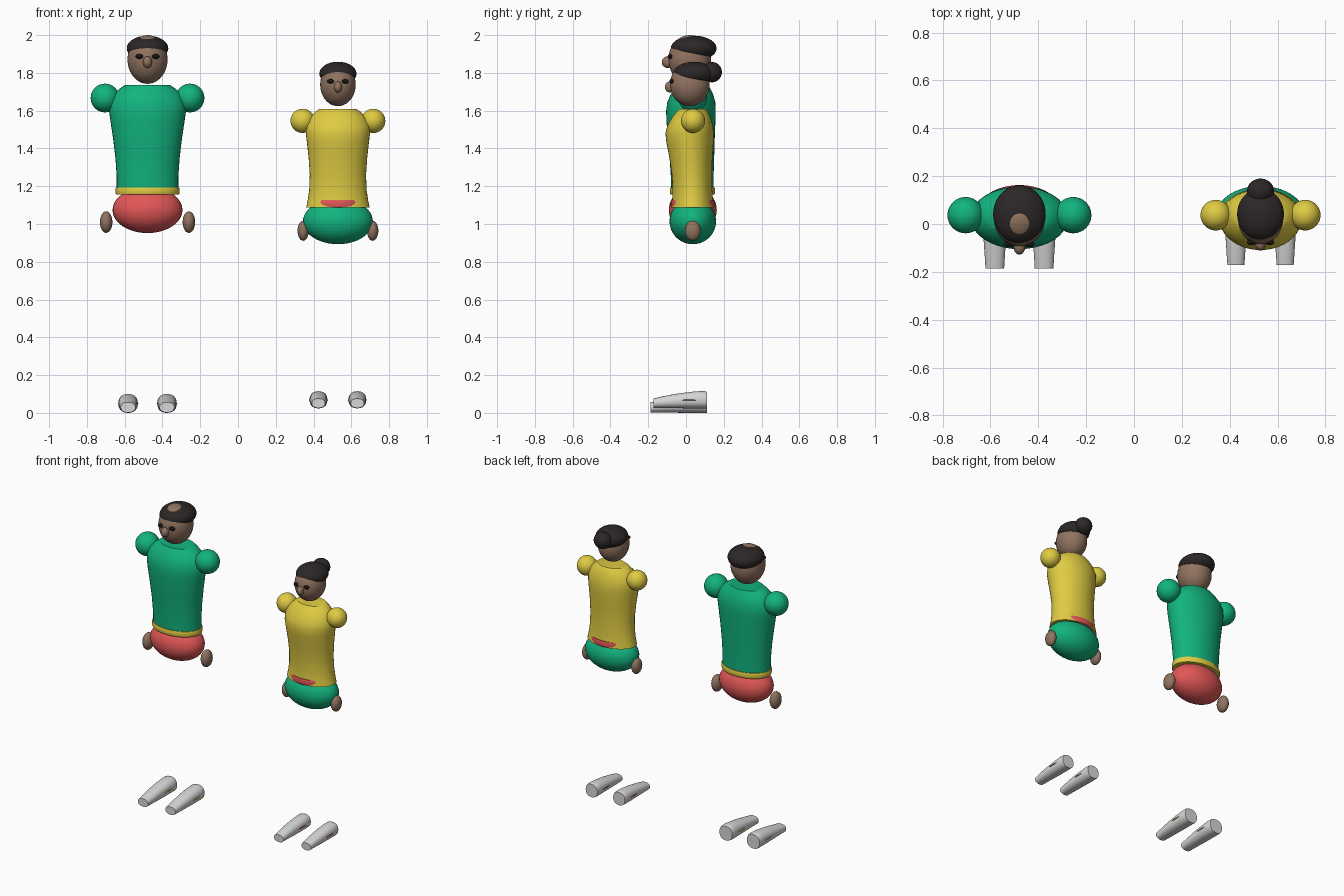
import bpy, bmesh, math

if "Cube" in bpy.data.objects:
    bpy.data.objects.remove(bpy.data.objects["Cube"])


def material(name, rgb):
    m = bpy.data.materials.new(name)
    m.diffuse_color = (*rgb, 1.0)
    m.use_nodes = True
    m.node_tree.nodes["Principled BSDF"].inputs["Base Color"].default_value = m.diffuse_color
    return m


GREEN = material("green cloth", (0.006, 0.45, 0.21))
RED = material("red cloth", (0.76, 0.095, 0.095))
YELLOW = material("yellow cloth", (0.74, 0.60, 0.055))
SKIN = material("brown skin", (0.28, 0.17, 0.115))
HAIR = material("dark hair", (0.026, 0.020, 0.020))
BLACK = material("black eyes", (0.008, 0.007, 0.007))
SHOE = material("pale grey shoe", (0.68, 0.68, 0.69))


def finish(bm, name, mat, angle=40):
    bmesh.ops.recalc_face_normals(bm, faces=bm.faces)
    mesh = bpy.data.meshes.new(name)
    bm.to_mesh(mesh)
    bm.free()
    ob = bpy.data.objects.new(name, mesh)
    bpy.context.collection.objects.link(ob)
    mesh.materials.append(mat)
    bpy.ops.object.select_all(action='DESELECT')
    bpy.context.view_layer.objects.active = ob
    ob.select_set(True)
    bpy.ops.object.shade_smooth_by_angle(angle=math.radians(angle))
    return ob


def ball(name, mat, centre, radii, segs=32):
    bm = bmesh.new()
    bmesh.ops.create_uvsphere(bm, u_segments=segs, v_segments=segs // 2 + 4, radius=1)
    bmesh.ops.scale(bm, vec=radii, verts=bm.verts)
    bmesh.ops.translate(bm, vec=centre, verts=bm.verts)
    return finish(bm, name, mat)


def loft(name, mat, rings, segs=40):
    """Skin a list of point rings and cap both ends."""
    bm = bmesh.new()
    loops = [[bm.verts.new(p) for p in ring] for ring in rings]
    for a, b in zip(loops, loops[1:]):
        for i in range(len(a)):
            j = (i + 1) % len(a)
            bm.faces.new((a[i], a[j], b[j], b[i]))
    bm.faces.new(loops[0])
    bm.faces.new(loops[-1])
    return finish(bm, name, mat)


def oval_z(x, y, z, rx, ry, n=40):
    return [(x + rx * math.cos(2 * math.pi * i / n),
             y + ry * math.sin(2 * math.pi * i / n), z) for i in range(n)]


def oval_y(x, y, z, rx, rz, n=28, power=0.88):
    pts = []
    for i in range(n):
        c, s = math.cos(2 * math.pi * i / n), math.sin(2 * math.pi * i / n)
        pts.append((x + rx * math.copysign(abs(c) ** power, c), y,
                    z + rz * math.copysign(abs(s) ** power, s)))
    return pts


def shoe(name, mark_name, mark_mat, x, z0, k, toe):
    # (y, half width, height) from toe to heel
    prof = [(toe, 0.039, 0.054), (-0.12, 0.043, 0.069), (-0.05, 0.048, 0.084),
            (0.02, 0.051, 0.095), (0.07, 0.052, 0.1), (0.1, 0.051, 0.1), (0.11, 0.048, 0.096)]
    loft(name, SHOE, [oval_y(x, y, z0 + h * k / 2 + (0.1 - h) * 0.05, w * k, h * k / 2)
                      for y, w, h in prof])
    # thin side stripe that just breaks the surface
    ball(mark_name, mark_mat, (x, 0.02, z0 + 0.048 * k), (0.056 * k, 0.087, 0.007), 32)


def figure(tag, cx, k, top, bottom, belt, torso, belt_ring, head, hair, nose, eyes,
           shoulder, hips, hand, shoe_z, toe):
    # torso: (z, half width, half depth, y centre)
    loft(tag + "_torso", top, [oval_z(cx, y, z, rx, ry) for z, rx, ry, y in torso])
    # belt with softened rims
    zb, zt, rx, ry, y = belt_ring
    e = (zt - zb) * 0.25
    loft(tag + "_belt", belt, [oval_z(cx, y, z, rx - d, ry - d) for z, d in
                               ((zb, 0.003), (zb + e, 0), (zt - e, 0), (zt, 0.003))])
    ball(tag + "_hips", bottom, (cx, 0.036, hips[0]), hips[1:], 40)
    # head parts
    ball(tag + "_head", SKIN, (cx, 0.02, head[0]), head[1:], 40)
    ball(tag + "_hair", HAIR, (cx, 0.041, hair[0]), hair[1:], 40)
    ball(tag + "_nose", SKIN, (cx, nose[0], nose[1]), nose[2:], 20)
    # paired parts
    for side, s in (("left", -1), ("right", 1)):
        n = f"{tag}_{side}_"
        ball(n + "eye", BLACK, (cx + s * eyes[0], eyes[1], eyes[2]),
             (0.021 * k, 0.014 * k, 0.013 * k), 16)
        ball(n + "shoulder", top, (cx + s * shoulder[0], 0.037, shoulder[1]), (shoulder[2],) * 3)
        ball(n + "hand", SKIN, (cx + s * hand[0], 0.036, hand[1]), hand[2:], 24)
        shoe(n + "shoe", n + "shoe_stripe", belt, cx + s * 0.103, shoe_z, k, toe)


# taller figure
figure("tall", -0.479, 1.0, GREEN, RED, YELLOW,
       torso=[(1.17, 0.163, 0.112, 0.034), (1.25, 0.163, 0.113, 0.033),
              (1.35, 0.170, 0.118, 0.031), (1.45, 0.182, 0.124, 0.028),
              (1.55, 0.197, 0.130, 0.026), (1.60, 0.204, 0.131, 0.026),
              (1.645, 0.203, 0.127, 0.028), (1.685, 0.182, 0.113, 0.031),
              (1.715, 0.150, 0.096, 0.034), (1.735, 0.120, 0.082, 0.036)],
       belt_ring=(1.157, 1.194, 0.170, 0.120, 0.034),
       head=(1.871, 0.106, 0.113, 0.129), hair=(1.930, 0.110, 0.121, 0.067),
       nose=(-0.098, 1.857, 0.024, 0.030, 0.031), eyes=(0.042, -0.083, 1.887),
       shoulder=(0.225, 1.667, 0.076), hips=(1.074, 0.185, 0.127, 0.122),
       hand=(0.219, 1.01, 0.033, 0.045, 0.057), shoe_z=0.0, toe=-0.187)

# shorter figure
figure("short", 0.529, 0.91, YELLOW, GREEN, RED,
       torso=[(1.088, 0.168, 0.113, 0.035), (1.125, 0.160, 0.108, 0.035),
              (1.18, 0.152, 0.105, 0.034), (1.26, 0.149, 0.106, 0.031),
              (1.35, 0.155, 0.114, 0.026), (1.43, 0.164, 0.125, 0.021),
              (1.48, 0.170, 0.128, 0.019), (1.52, 0.170, 0.121, 0.022),
              (1.565, 0.148, 0.102, 0.028), (1.595, 0.118, 0.083, 0.033),
              (1.61, 0.098, 0.070, 0.035)],
       belt_ring=(1.088, 1.126, 0.147, 0.116, 0.035),
       head=(1.738, 0.094, 0.105, 0.114), hair=(1.796, 0.098, 0.107, 0.063),
       nose=(-0.086, 1.725, 0.021, 0.026, 0.029), eyes=(0.038, -0.076, 1.755),
       shoulder=(0.187, 1.546, 0.064), hips=(1.014, 0.185, 0.123, 0.121),
       hand=(0.184, 0.964, 0.030, 0.042, 0.053), shoe_z=0.024, toe=-0.172)
ball("short_hair_bun", HAIR, (0.529, 0.137, 1.804), (0.057, 0.053, 0.054))
